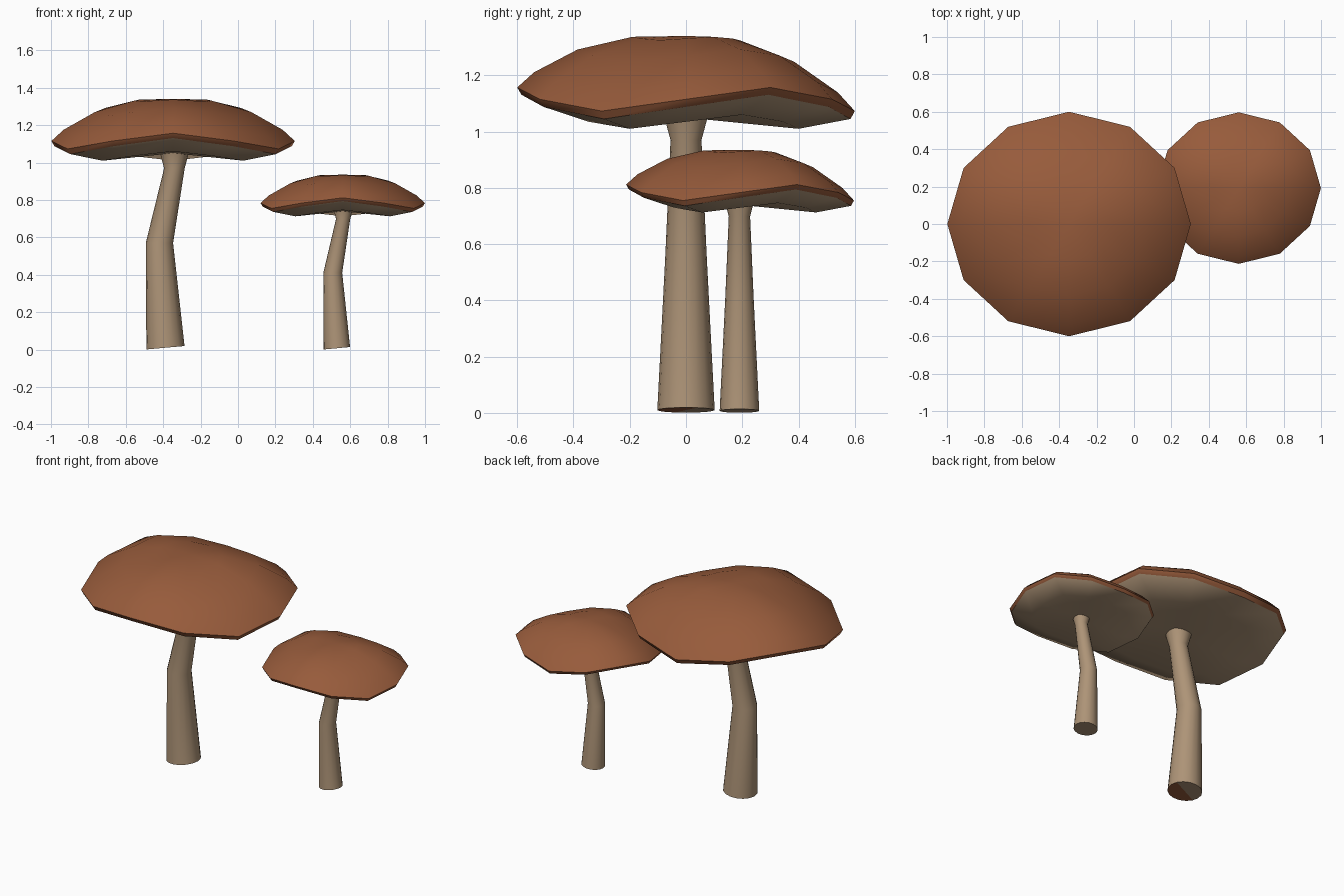
import bpy, bmesh, math

if "Cube" in bpy.data.objects:
    bpy.data.objects.remove(bpy.data.objects["Cube"], do_unlink=True)


def make_material(name, rgb):
    mat = bpy.data.materials.new(name)
    mat.use_nodes = True
    mat.diffuse_color = (*rgb, 1)
    mat.node_tree.nodes["Principled BSDF"].inputs["Base Color"].default_value = (*rgb, 1)
    return mat


BROWN = make_material("cap_brown", (0.31, 0.105, 0.044))
BEIGE = make_material("stem_beige", (0.42, 0.295, 0.185))


def finish(bm, name, crease):
    bmesh.ops.recalc_face_normals(bm, faces=bm.faces)
    mesh = bpy.data.meshes.new(name)
    bm.to_mesh(mesh)
    bm.free()
    mesh.materials.append(BROWN)
    mesh.materials.append(BEIGE)
    obj = bpy.data.objects.new(name, mesh)
    bpy.context.collection.objects.link(obj)
    bpy.ops.object.select_all(action='DESELECT')
    obj.select_set(True)
    bpy.context.view_layer.objects.active = obj
    bpy.ops.object.shade_smooth_by_angle(angle=math.radians(crease))
    return obj


def bridge(bm, lower, upper, index):
    n = len(lower)
    for i in range(n):
        j = (i + 1) % n
        bm.faces.new((lower[i], lower[j], upper[j], upper[i])).material_index = index


def fan(bm, ring, centre, index):
    n = len(ring)
    for i in range(n):
        bm.faces.new((ring[i], ring[(i + 1) % n], centre)).material_index = index


# Cap rings from underside to crown: radius, height above rim, three-lobed wave
CAP_RINGS = [(0.40, -0.075, 0.025), (0.585, -0.022, 0.043), (0.60, 0.005, 0.042),
             (0.54, 0.065, 0.036), (0.385, 0.16, 0.022), (0.19, 0.221, 0.006)]
CAP_SIDES = 12


def make_cap(name, centre, scale):
    cx, cy, cz = centre
    bm = bmesh.new()
    rings = []
    for radius, height, wave in CAP_RINGS:
        ring = []
        for i in range(CAP_SIDES):
            a = math.tau * i / CAP_SIDES
            z = height + wave * math.sin(3 * a)
            ring.append(bm.verts.new((cx + 1.085 * radius * math.cos(a) * scale,
                                      cy + radius * math.sin(a) * scale,
                                      cz + z * scale)))
        rings.append(ring)
    for k in range(len(rings) - 1):
        bridge(bm, rings[k], rings[k + 1], 1 if k == 0 else 0)
    fan(bm, rings[0], bm.verts.new((cx, cy, cz - 0.06 * scale)), 1)
    fan(bm, rings[-1], bm.verts.new((cx, cy, cz + 0.23 * scale)), 0)
    return finish(bm, name, 45)


# Stem rings: sideways offset, height, radius
STEM_RINGS = [(-0.038, 0.01, 0.102), (-0.07, 0.57, 0.073),
              (0.01, 0.97, 0.055), (0.01, 1.055, 0.078)]
STEM_SIDES = 16


def make_stem(name, x, y, scale, tall, two_tone_base):
    bm = bmesh.new()
    rings = []
    for k, (dx, height, radius) in enumerate(STEM_RINGS):
        tilt = 0.09 if k == 0 else 0
        ring = []
        for i in range(STEM_SIDES):
            a = math.tau * i / STEM_SIDES
            px = radius * math.cos(a)
            ring.append(bm.verts.new((x + (dx + px) * scale,
                                      y + radius * math.sin(a) * scale,
                                      (height + tilt * px) * tall)))
        rings.append(ring)
    for lower, upper in zip(rings, rings[1:]):
        bridge(bm, lower, upper, 1)
    fan(bm, rings[-1], bm.verts.new((x + 0.01 * scale, y, 1.055 * tall)), 1)
    base_x = x + STEM_RINGS[0][0] * scale
    base = bm.verts.new((base_x, y, 0.01 * tall))
    fan(bm, rings[0], base, 1)
    # Earthy patch on the cut base
    if two_tone_base:
        for face in base.link_faces:
            c = face.calc_center_median()
            if (c.y - y) < 0.4 * (c.x - base_x):
                face.material_index = 0
    return finish(bm, name, 50)


make_cap("large_cap", (-0.347, 0, 1.11), 1)
make_stem("large_stem", -0.35, 0, 1, 1, True)
make_cap("small_cap", (0.56, 0.192, 0.78), 0.675)
make_stem("small_stem", 0.555, 0.19, 0.69, 0.72, False)
